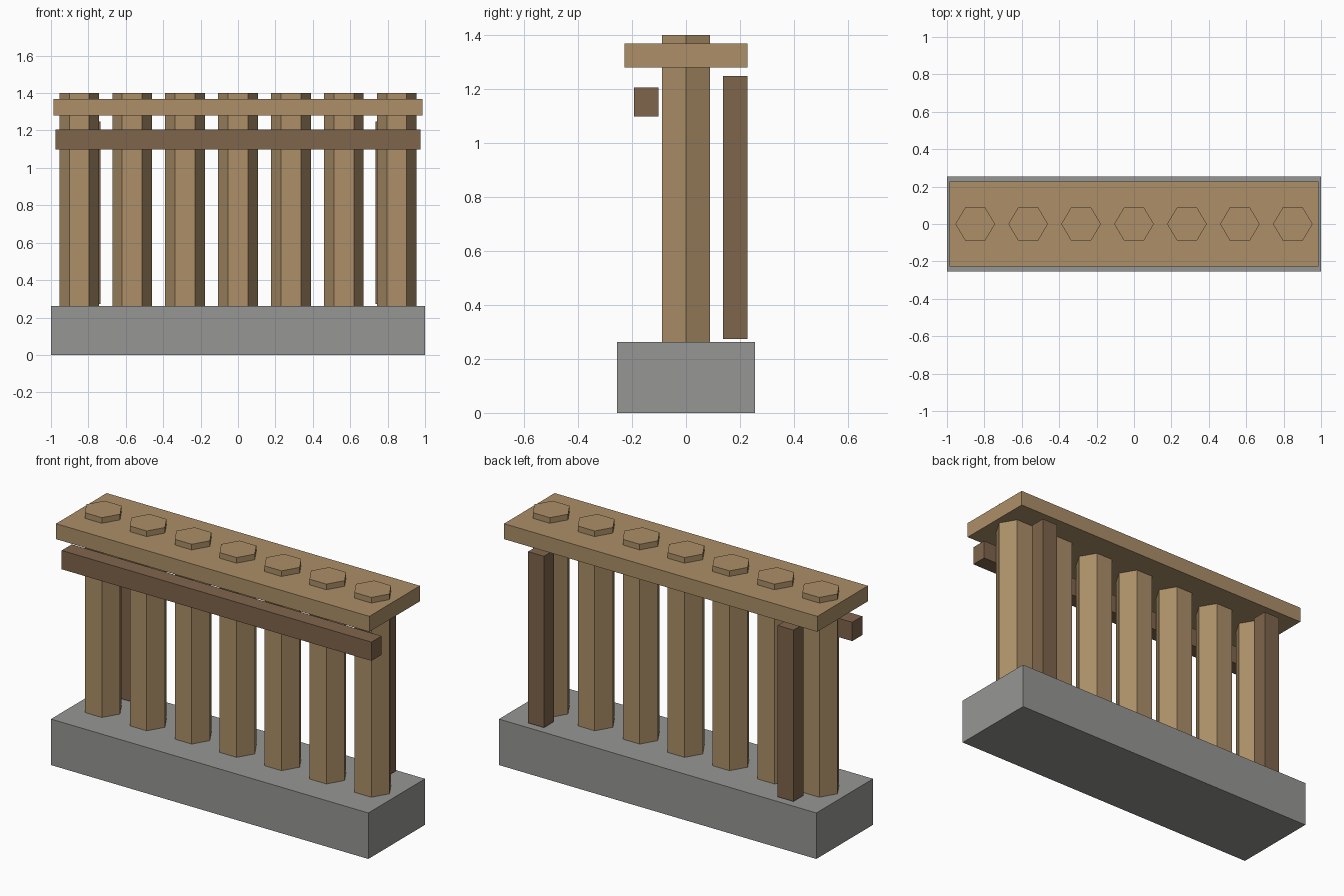
import bpy, bmesh, math

if "Cube" in bpy.data.objects:
    bpy.data.objects.remove(bpy.data.objects["Cube"])


def material(name, rgb):
    m = bpy.data.materials.new(name)
    lin = [((c / 255 + 0.055) / 1.055) ** 2.4 for c in rgb]
    m.diffuse_color = (*lin, 1)
    m.use_nodes = True
    m.node_tree.nodes["Principled BSDF"].inputs["Base Color"].default_value = m.diffuse_color
    return m


stone = material("grey stone", (150, 150, 148))
wood = material("light wood", (172, 143, 104))
dark_wood = material("dark wood", (127, 101, 76))


def prism(name, sides, size, centre, mat, turn=0.0):
    """Upright prism between two heights; size is the x and y extent scale."""
    bm = bmesh.new()
    if sides == 4:
        bmesh.ops.create_cube(bm, size=1)
    else:
        bmesh.ops.create_cone(bm, cap_ends=True, segments=sides,
                              radius1=0.5, radius2=0.5, depth=1)
        # put a corner on the +x axis
        for v in bm.verts:
            a = math.atan2(v.co.y, v.co.x) + turn
            v.co.x, v.co.y = 0.5 * math.cos(a), 0.5 * math.sin(a)
    for v in bm.verts:
        for i in range(3):
            v.co[i] = v.co[i] * size[i] + centre[i]
    mesh = bpy.data.meshes.new(name)
    bm.to_mesh(mesh)
    bm.free()
    mesh.materials.append(mat)
    ob = bpy.data.objects.new(name, mesh)
    bpy.context.collection.objects.link(ob)
    return ob


def box(name, x, y, z, mat):
    prism(name, 4, (x[1] - x[0], y[1] - y[0], z[1] - z[0]),
          (sum(x) / 2, sum(y) / 2, sum(z) / 2), mat)


# stone footing
box("base", (-1, 1), (-0.255, 0.255), (0, 0.262), stone)

# row of hexagonal pickets, poking through the top plank
for i in range(7):
    prism("picket", 6, (0.212, 0.178 / math.sin(math.pi / 3), 1.14),
          (-0.849 + i * 0.283, 0, 0.83), wood, math.pi / 6)

# top plank and front rail
box("top_plank", (-0.987, 0.987), (-0.228, 0.228), (1.28, 1.368), wood)
box("front_rail", (-0.976, 0.976), (-0.193, -0.102), (1.098, 1.205), dark_wood)

# two square props at the back
for s in (-1, 1):
    box("back_prop", (s * 0.786 - 0.05, s * 0.786 + 0.05),
        (0.137, 0.227), (0.273, 1.249), dark_wood)
